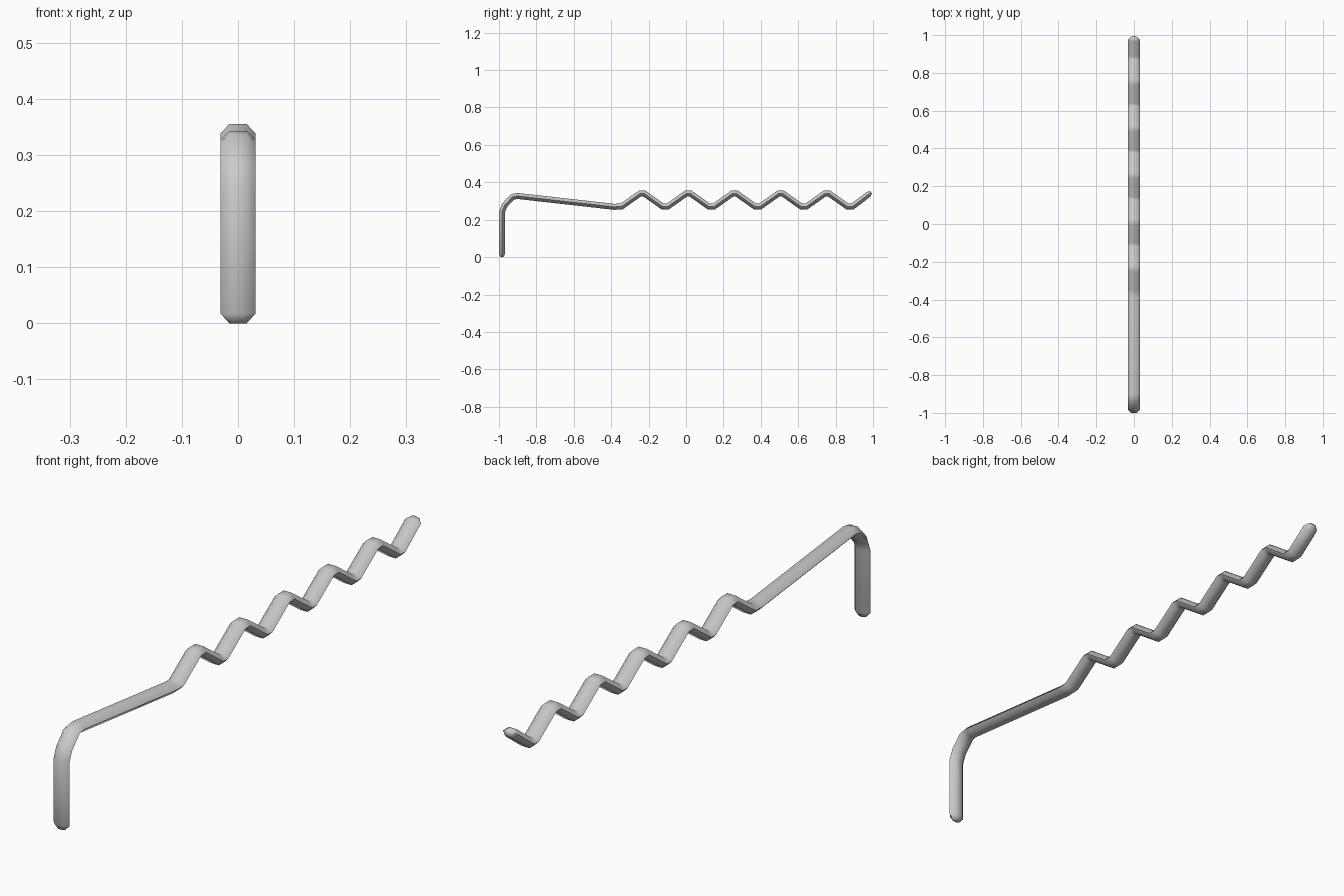
import bpy, bmesh, math
from mathutils import Vector

if "Cube" in bpy.data.objects:
    bpy.data.objects.remove(bpy.data.objects["Cube"])

HALF_W, HALF_T, TIP = 0.031, 0.016, 0.017

# Centre line in (y, z): upright post, rounded shoulder, sloping arm
path = [(-0.984, 0.0), (-0.984, 0.242), (-0.970, 0.277),
        (-0.928, 0.322), (-0.902, 0.327), (-0.385, 0.269)]

# Zigzag: flattened troughs and peaks alternate along the arm
for i in range(11):
    y = -0.358 + i * 0.1235
    z = 0.339 if i % 2 else 0.270
    if i:
        path.append((y - 0.013, z))
    path.append((y + 0.013, z))
path.append((0.990, 0.346))
pts = [Vector(p) for p in path]

# Insert a ring just before each end so the tips can taper
start = pts[0] + (pts[1] - pts[0]).normalized() * TIP
end = pts[-1] + (pts[-2] - pts[-1]).normalized() * TIP
pts = [pts[0], start] + pts[1:-1] + [end, pts[-1]]

# Flattened six-sided cross-section (x, thickness)
section = [(HALF_W, 0), (HALF_W / 2, HALF_T), (-HALF_W / 2, HALF_T),
           (-HALF_W, 0), (-HALF_W / 2, -HALF_T), (HALF_W / 2, -HALF_T)]

# Sweep the section along the path with mitred bends
bm = bmesh.new()
rings = []
last = len(pts) - 1
for i, p in enumerate(pts):
    a = (pts[max(i, 1)] - pts[max(i, 1) - 1]).normalized()
    j = min(i, last - 1)
    b = (pts[j + 1] - pts[j]).normalized()
    t = (a + b).normalized()
    n = Vector((-t.y, t.x)) / max(t.dot(a), 0.5)
    s = 0.5 if i in (0, last) else 1.0
    rings.append([bm.verts.new((x * s, p.x + n.x * d * s, p.y + n.y * d * s))
                  for x, d in section])
for r, q in zip(rings, rings[1:]):
    for k in range(6):
        m = (k + 1) % 6
        bm.faces.new((r[k], r[m], q[m], q[k]))
bm.faces.new(rings[0])
bm.faces.new(rings[-1])
bmesh.ops.recalc_face_normals(bm, faces=bm.faces)

mesh = bpy.data.meshes.new("zigzag_bar")
bm.to_mesh(mesh)
bm.free()
bar = bpy.data.objects.new("zigzag_bar", mesh)
bpy.context.collection.objects.link(bar)
bpy.context.view_layer.objects.active = bar
bar.select_set(True)
bpy.ops.object.shade_smooth_by_angle(angle=math.radians(65))
